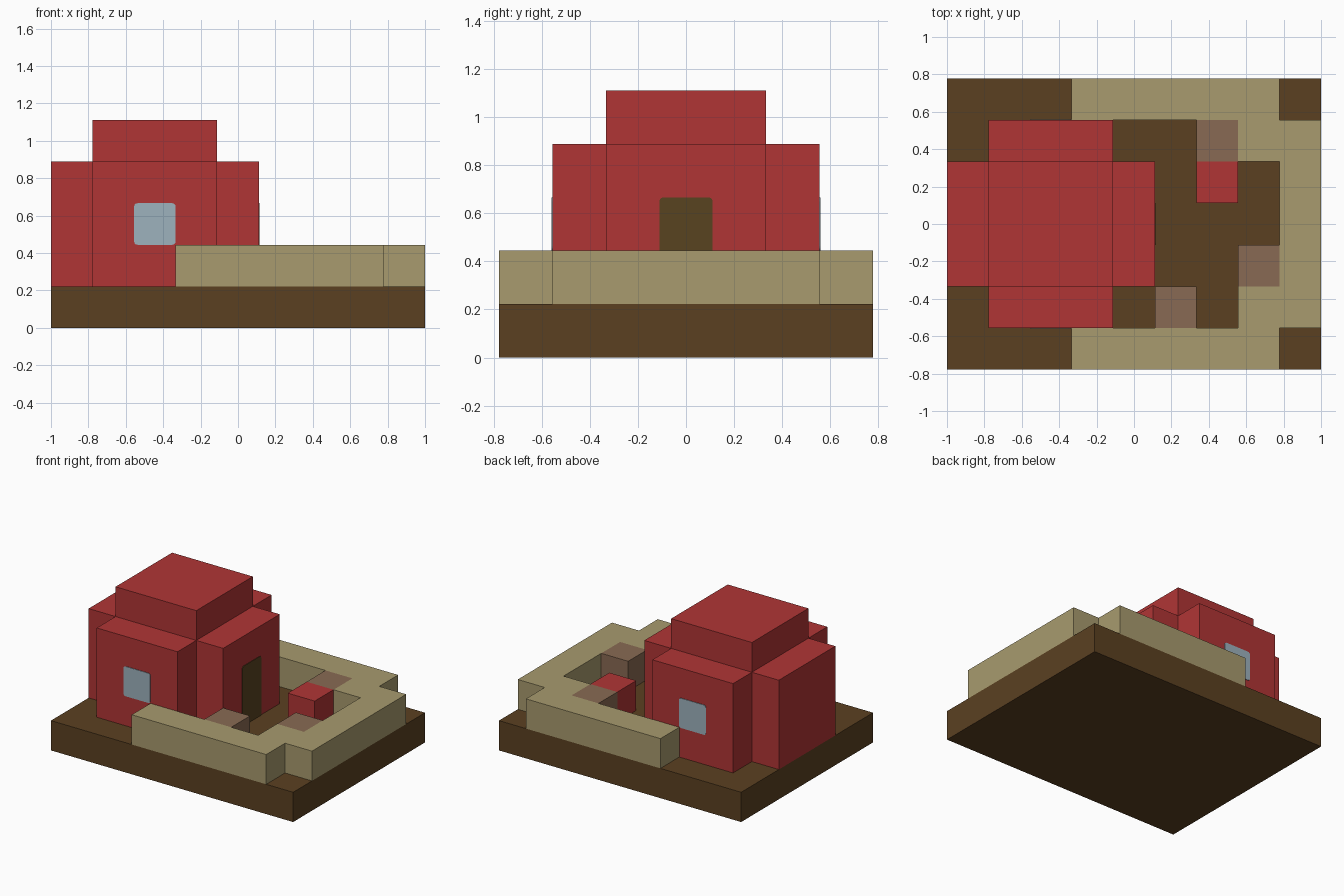
import bpy, bmesh
from mathutils import Vector, Matrix

cube = bpy.data.objects.get("Cube")
if cube:
    bpy.data.objects.remove(cube, do_unlink=True)

# Everything is laid out on a 9 x 7 grid of cells
U = 2 / 9


def material(name, *rgb):
    lin = [((c / 255 + 0.055) / 1.055) ** 2.4 for c in rgb] + [1]
    m = bpy.data.materials.new(name)
    m.use_nodes = True
    m.diffuse_color = lin
    m.node_tree.nodes["Principled BSDF"].inputs["Base Color"].default_value = lin
    return m


earth = material("earth brown", 91, 64, 33)
red = material("brick red", 176, 53, 53)
sand = material("sand", 168, 155, 110)
clay = material("clay", 137, 106, 83)
glass = material("pale glass", 157, 178, 189)
wood = material("dark wood", 88, 67, 32)


def finish(name, bm, mat):
    bmesh.ops.recalc_face_normals(bm, faces=bm.faces)
    me = bpy.data.meshes.new(name)
    bm.to_mesh(me)
    bm.free()
    me.materials.append(mat)
    ob = bpy.data.objects.new(name, me)
    bpy.context.collection.objects.link(ob)
    return ob


def prism(name, outline, z0, z1, mat):
    """Extrude a footprint given in grid cells."""
    bm = bmesh.new()
    face = bm.faces.new([bm.verts.new(((x - 4.5) * U, (y - 3.5) * U, z0 * U))
                         for x, y in outline])
    ext = bmesh.ops.extrude_face_region(bm, geom=[face])
    top = [v for v in ext["geom"] if isinstance(v, bmesh.types.BMVert)]
    bmesh.ops.translate(bm, verts=top, vec=(0, 0, (z1 - z0) * U))
    return finish(name, bm, mat)


def block(name, x0, y0, x1, y1, z0, z1, mat):
    return prism(name, [(x0, y0), (x1, y0), (x1, y1), (x0, y1)], z0, z1, mat)


def plate(name, centre, size, mat, round_all=True):
    """Thin panel with rounded corners, thin along its smallest side."""
    bm = bmesh.new()
    bmesh.ops.create_cube(bm, size=1, matrix=Matrix.Translation(Vector(centre))
                          @ Matrix.Diagonal((*size, 1)))
    thin = min(range(3), key=lambda i: size[i])
    edges = []
    for e in bm.edges:
        a, b = (v.co for v in e.verts)
        if abs(a[thin] - b[thin]) > 1e-6 and all(abs(a[i] - b[i]) < 1e-6
                                                 for i in range(3) if i != thin):
            if round_all or a.z > centre[2]:
                edges.append(e)
    bmesh.ops.bevel(bm, geom=edges, offset=0.018, segments=3, profile=0.5,
                    affect='EDGES')
    return finish(name, bm, mat)


# Ground slab
block("ground", 0, 0, 9, 7, 0, 1, earth)

# House: cross-shaped body with a square cap
prism("house_body", [(0, 2), (1, 2), (1, 1), (4, 1), (4, 2), (5, 2),
                     (5, 5), (4, 5), (4, 6), (1, 6), (1, 5), (0, 5)], 1, 4, red)
block("house_cap", 1, 2, 4, 5, 4, 5, red)

# Garden wall around the yard
prism("garden_wall", [(3, 0), (8, 0), (8, 1), (9, 1), (9, 6), (8, 6), (8, 7),
                      (3, 7), (3, 6), (7, 6), (7, 5), (8, 5), (8, 2), (7, 2),
                      (7, 1), (3, 1)], 1, 2, sand)

# Seats and red table in the yard
for i, (x, y) in enumerate([(5, 1), (7, 2), (6, 5)]):
    block(f"seat_{i + 1}", x, y, x + 1, y + 1, 1, 2, clay)
block("table", 6, 4, 7, 5, 1, 2, red)

# Windows on both long sides, door facing the yard
T = 0.008
for side, name in ((-1, "front_window"), (1, "back_window")):
    plate(name, (-2 * U, side * 2.5 * U, 2.5 * U), (U, T, U), glass)
plate("door", (0.5 * U, 0, 2 * U), (T, U, 2 * U), wood, round_all=False)
